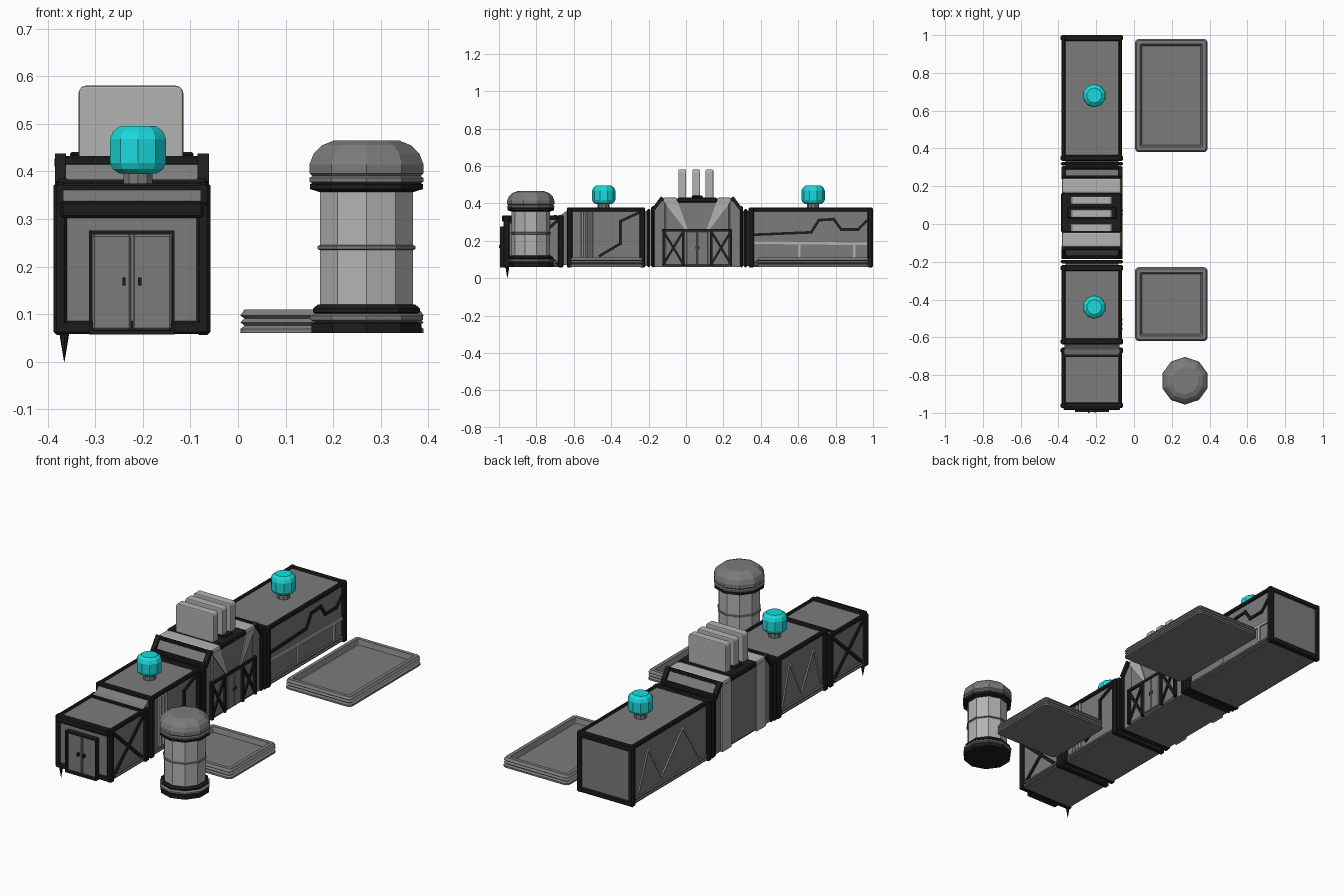
import bpy, bmesh, math
from mathutils import Vector

if "Cube" in bpy.data.objects:
    bpy.data.objects.remove(bpy.data.objects["Cube"])

def material(name, rgb):
    m = bpy.data.materials.new(name)
    m.diffuse_color = (*rgb, 1)
    m.use_nodes = True
    m.node_tree.nodes["Principled BSDF"].inputs["Base Color"].default_value = m.diffuse_color
    return m

BLACK = material("black", (0.012, 0.012, 0.012))
GREY = material("mid_grey", (0.2, 0.2, 0.2))
LIGHT = material("light_grey", (0.45, 0.45, 0.45))
TEAL = material("teal", (0.01, 0.7, 0.72))
XC = -0.223                      # centre line of the building row
L, R = XC - 0.15, XC + 0.15      # side walls

def finish(name, bm, mat, bevel=0, seg=1):
    bmesh.ops.recalc_face_normals(bm, faces=bm.faces[:])
    me = bpy.data.meshes.new(name)
    bm.to_mesh(me)
    bm.free()
    me.materials.append(mat)
    ob = bpy.data.objects.new(name, me)
    bpy.context.collection.objects.link(ob)
    if bevel:
        mod = ob.modifiers.new("bevel", 'BEVEL')
        mod.width, mod.segments = bevel, seg
    return ob

def loft(name, loops, mat, bevel=0, seg=1):
    bm = bmesh.new()
    rows = [[bm.verts.new(p) for p in lp] for lp in loops]
    n = len(rows[0])
    for a, b in zip(rows, rows[1:]):
        for i in range(n):
            j = (i + 1) % n
            bm.faces.new((a[i], a[j], b[j], b[i]))
    bm.faces.new(rows[0])
    bm.faces.new(rows[-1])
    return finish(name, bm, mat, bevel, seg)

def box(name, x, y, z, mat=GREY, bevel=0, seg=1):
    loops = [[(x[0], y[0], h), (x[1], y[0], h), (x[1], y[1], h), (x[0], y[1], h)] for h in z]
    return loft(name, loops, mat, bevel, seg)

def prism(name, yz, x0, x1, mat=GREY, bevel=0):
    return loft(name, [[(x, *p) for p in yz] for x in (x0, x1)], mat, bevel)

def lathe(name, prof, x, y, mat=GREY, n=10):
    ang = [math.pi / 2 + i * math.tau / n for i in range(n)]
    return loft(name, [[(x + r * math.cos(a), y + r * math.sin(a), z) for a in ang] for r, z in prof], mat)

def trim(name, x, pts, w, mat=BLACK, depth=0.006):
    """Flat strip on a side wall following (y, z) points."""
    for p, q in zip(pts, pts[1:]):
        p, q = Vector(p), Vector(q)
        d = (q - p).normalized()
        s = Vector((-d.y, d.x)) * w / 2
        p, q = p - d * w / 2, q + d * w / 2
        prism(name, [p + s, q + s, q - s, p - s], x - depth, x + depth, mat)

def frame(name, y0, y1, z0, z1, half=0.165, w=0.03):
    """Black ring of posts and beams round the building."""
    for s in (-1, 1):
        xs = sorted((XC + s * half, XC + s * (half - w)))
        box(name + "_post", xs, (y0, y1), (z0, z1), BLACK, 0.007)
    box(name + "_roof_beam", (XC - half + 0.01, XC + half - 0.01), (y0, y1), (z1 - w, z1 - 0.002), BLACK, 0.005)
    box(name + "_floor_beam", (XC - half + 0.01, XC + half - 0.01), (y0, y1), (z0 + 0.002, z0 + w), BLACK, 0.005)

def module(name, y0, y1, top):
    box(name + "_body", (L, R), (y0 + 0.006, y1 - 0.006), (0.06, top - 0.008))
    for a in (y0, y1 - 0.03):
        frame(name + "_frame", a, a + 0.03, 0.056, top)
    for x in (L, R):
        box(name + "_roof_edge", (x - 0.01, x + 0.01), (y0, y1), (top - 0.022, top), BLACK, 0.005)
        for z in (0.064, 0.08):
            box(name + "_skirt", (x - 0.009, x + 0.009), (y0 + 0.03, y1 - 0.03), (z, z + 0.013), GREY, 0.004)

# Building modules
module("airlock", -0.975, -0.655, 0.335)
module("lab", -0.637, -0.218, 0.377)
module("hangar", 0.334, 1.0, 0.377)

# Sloped and straight necks
prism("airlock_neck", [(-0.70, 0.07), (-0.70, 0.33), (-0.665, 0.34), (-0.63, 0.366), (-0.62, 0.07)], L + 0.005, R - 0.005)
box("airlock_roof_rib", (L, R), (-0.705, -0.692), (0.32, 0.338), BLACK)
box("lab_neck", (L + 0.01, R - 0.01), (-0.23, -0.19), (0.065, 0.36))
box("hangar_neck", (L + 0.01, R - 0.01), (0.29, 0.345), (0.065, 0.36))

# Central hall with sloped shoulders, mirrored about its middle
YC = 0.06
hall = [(0.23, 0.06), (0.23, 0.365), (0.19, 0.425), (-0.19, 0.425), (-0.23, 0.365), (-0.23, 0.06)]
prism("hall_body", [(YC + y, z) for y, z in hall], L + 0.004, R - 0.004)
box("hall_core", (L - 0.005, R + 0.002), (YC - 0.18, YC + 0.18), (0.06, 0.427), GREY, 0.012)
box("hall_roof", (L - 0.013, R + 0.008), (YC - 0.105, YC + 0.105), (0.405, 0.432), BLACK, 0.006)
box("hall_roof_block", (XC - 0.13, XC + 0.13), (YC - 0.03, YC + 0.03), (0.43, 0.441), BLACK, 0.004)
for s in (-1, 1):
    a, b = sorted((YC + s * 0.25, YC + s * 0.268))
    frame("hall_end_frame", a, b, 0.058, 0.37)
    a, b = sorted((YC + s * 0.228, YC + s * 0.246))
    frame("hall_inner_frame", a, b, 0.058, 0.385, 0.16)
    a, b = sorted((YC + s * 0.105, YC + s * 0.182))
    box("hall_light_band", (L - 0.008, R + 0.004), (a, b), (0.405, 0.43), LIGHT, 0.008, 2)
    box("hall_back_band", (L - 0.009, L), (a, b), (0.06, 0.41), LIGHT)
    for x in (L, R):
        trim("shoulder_edge", x, [(YC + s * 0.232, 0.37), (YC + s * 0.192, 0.425)], 0.018, BLACK, 0.012)
    box("shoulder_top_edge", (L, R), sorted((YC + s * 0.182, YC + s * 0.198)), (0.412, 0.432), BLACK, 0.004)
    # Tapered light buttresses and braced panels beside the door
    prism("hall_buttress", [(YC + s * 0.18, 0.41), (YC + s * 0.105, 0.41), (YC + s * 0.05, 0.26), (YC + s * 0.065, 0.26)], R, R + 0.007, LIGHT)
    y0, y1 = YC + s * 0.075, YC + s * 0.18
    trim("hall_brace", R + 0.004, [(y0, 0.075), (y1, 0.25)], 0.013)
    trim("hall_brace", R + 0.004, [(y0, 0.25), (y1, 0.075)], 0.013)
    for y in (y0, y1):
        trim("hall_brace_post", R + 0.004, [(y, 0.07), (y, 0.255)], 0.012, BLACK, 0.008)
    # Sliding hall doors
    box("hall_door", (R, R + 0.011), sorted((YC + s * 0.002, YC + s * 0.058)), (0.07, 0.25), GREY, 0.003)
    box("hall_door_handle", (R, R + 0.015), sorted((YC + s * 0.008, YC + s * 0.013)), (0.155, 0.172), BLACK)
trim("hall_lintel", R + 0.004, [(YC - 0.18, 0.257), (YC + 0.18, 0.257)], 0.014, BLACK, 0.008)

# Roof fins
for y in (-0.02, 0.055, 0.125):
    bm = bmesh.new()
    prof = []
    for cx, cz, a0 in ((-0.13, 0.565, 0), (-0.32, 0.565, 90)):
        prof += [(cx + 0.015 * math.cos(math.radians(a0 + t)), cz + 0.015 * math.sin(math.radians(a0 + t))) for t in (0, 30, 60, 90)]
    prof += [(-0.335, 0.42), (-0.115, 0.42)]
    loops = [[(x, y + d, z) for x, z in prof] for d in (-0.021, 0.021)]
    bm.free()
    loft("roof_fin", loops, LIGHT, 0.005, 2)

# Teal roof domes on stems
for y in (-0.44, 0.68):
    lathe("dome_stem", [(0.032, 0.365), (0.032, 0.41)], -0.21, y)
    lathe("roof_dome", [(0.042, 0.396), (0.056, 0.405), (0.062, 0.418), (0.062, 0.468), (0.055, 0.484), (0.04, 0.495)], -0.21, y, TEAL)

# Airlock front: doors, braces and ground spike
box("front_lintel", (L, R), (-0.985, -0.965), (0.302, 0.336), BLACK, 0.005)
for s in (-1, 1):
    box("front_jamb", sorted((XC + s * 0.084, XC + s * 0.09)), (-0.995, -0.96), (0.06, 0.276), BLACK)
    box("front_door", sorted((XC + s * 0.002, XC + s * 0.083)), (-0.985, -0.96), (0.067, 0.267), GREY, 0.004)
    box("front_door_handle", sorted((XC + s * 0.013, XC + s * 0.02)), (-1.0, -0.98), (0.16, 0.177), BLACK)
    x = XC + s * 0.152
    trim("airlock_brace", x, [(-0.945, 0.075), (-0.685, 0.31)], 0.016)
    trim("airlock_brace", x, [(-0.945, 0.31), (-0.685, 0.075)], 0.016)
box("front_door_head", (XC - 0.09, XC + 0.09), (-0.995, -0.96), (0.267, 0.276), BLACK)
box("front_door_sill", (XC - 0.09, XC + 0.09), (-0.995, -0.96), (0.057, 0.066), BLACK)
lathe("ground_spike", [(0.011, 0.065), (0.008, 0.045), (0.0005, 0.0)], -0.365, -0.955, BLACK, 8)

# Right wall details of the lab and hangar
for y in (-0.555, -0.53, -0.505):
    box("lab_pipe", (R - 0.005, R + 0.013), (y - 0.007, y + 0.007), (0.09, 0.355), LIGHT, 0.004)
trim("lab_conduit", R + 0.002, [(-0.46, 0.12), (-0.35, 0.185), (-0.35, 0.305), (-0.24, 0.355)], 0.014)
trim("hangar_conduit", R + 0.002, [(0.36, 0.232), (0.67, 0.245), (0.71, 0.31), (0.79, 0.315), (0.83, 0.26), (0.92, 0.26), (0.965, 0.305)], 0.014)
trim("hangar_rail", R + 0.002, [(0.37, 0.19), (0.97, 0.183)], 0.014, LIGHT)
for y in (0.605, 0.90):
    trim("hangar_rail_post", R + 0.002, [(y, 0.1), (y, 0.18)], 0.014, LIGHT)

# Left wall zigzag trims
trim("lab_zigzag", L, [(-0.27, 0.11), (-0.33, 0.31), (-0.43, 0.12), (-0.53, 0.31), (-0.59, 0.11)], 0.009, LIGHT)
trim("hangar_zigzag", L, [(0.93, 0.11), (0.85, 0.31), (0.74, 0.12), (0.56, 0.31), (0.43, 0.11)], 0.009, LIGHT)

# Storage tower
TX, TY = 0.27, -0.83
lathe("tower_base", [(0.121, 0.06), (0.121, 0.08), (0.11, 0.085), (0.11, 0.1), (0.118, 0.104), (0.118, 0.112), (0.108, 0.12)], TX, TY, BLACK)
lathe("tower_base_ring", [(0.11, 0.082), (0.125, 0.088), (0.125, 0.096), (0.11, 0.102)], TX, TY)
lathe("tower_body", [(0.103, 0.11), (0.103, 0.365)], TX, TY, LIGHT)
lathe("tower_band", [(0.1, 0.233), (0.108, 0.237), (0.108, 0.243), (0.1, 0.247)], TX, TY)
lathe("tower_collar", [(0.105, 0.357), (0.125, 0.363), (0.125, 0.373), (0.115, 0.378)], TX, TY, BLACK)
lathe("tower_dome", [(0.115, 0.374), (0.126, 0.378), (0.126, 0.386), (0.12, 0.39), (0.126, 0.396), (0.126, 0.415),
                     (0.117, 0.437), (0.098, 0.455), (0.072, 0.465)], TX, TY)

# Landing pads with stepped rims and recessed floors
RIM = [(0, 0.06), (0, 0.069), (0.009, 0.076), (0, 0.083), (0.009, 0.091), (0, 0.097), (0.009, 0.11), (0.028, 0.11), (0.038, 0.085)]
def pad(name, x0, x1, y0, y1):
    loops = []
    for d, z in RIM:
        r = max(0.022 - d, 0.004)
        lp = []
        for k, (cx, cy) in enumerate(((x1, y1), (x0, y1), (x0, y0), (x1, y0))):
            cx += (d + r) * (-1 if cx == x1 else 1)
            cy += (d + r) * (-1 if cy == y1 else 1)
            for t in (0, 30, 60, 90):
                a = math.radians(90 * k + t)
                lp.append((cx + r * math.cos(a), cy + r * math.sin(a), z))
        loops.append(lp)
    loft(name, loops, GREY)

pad("large_pad", 0.005, 0.39, 0.38, 0.98)
pad("small_pad", 0.005, 0.39, -0.62, -0.228)
